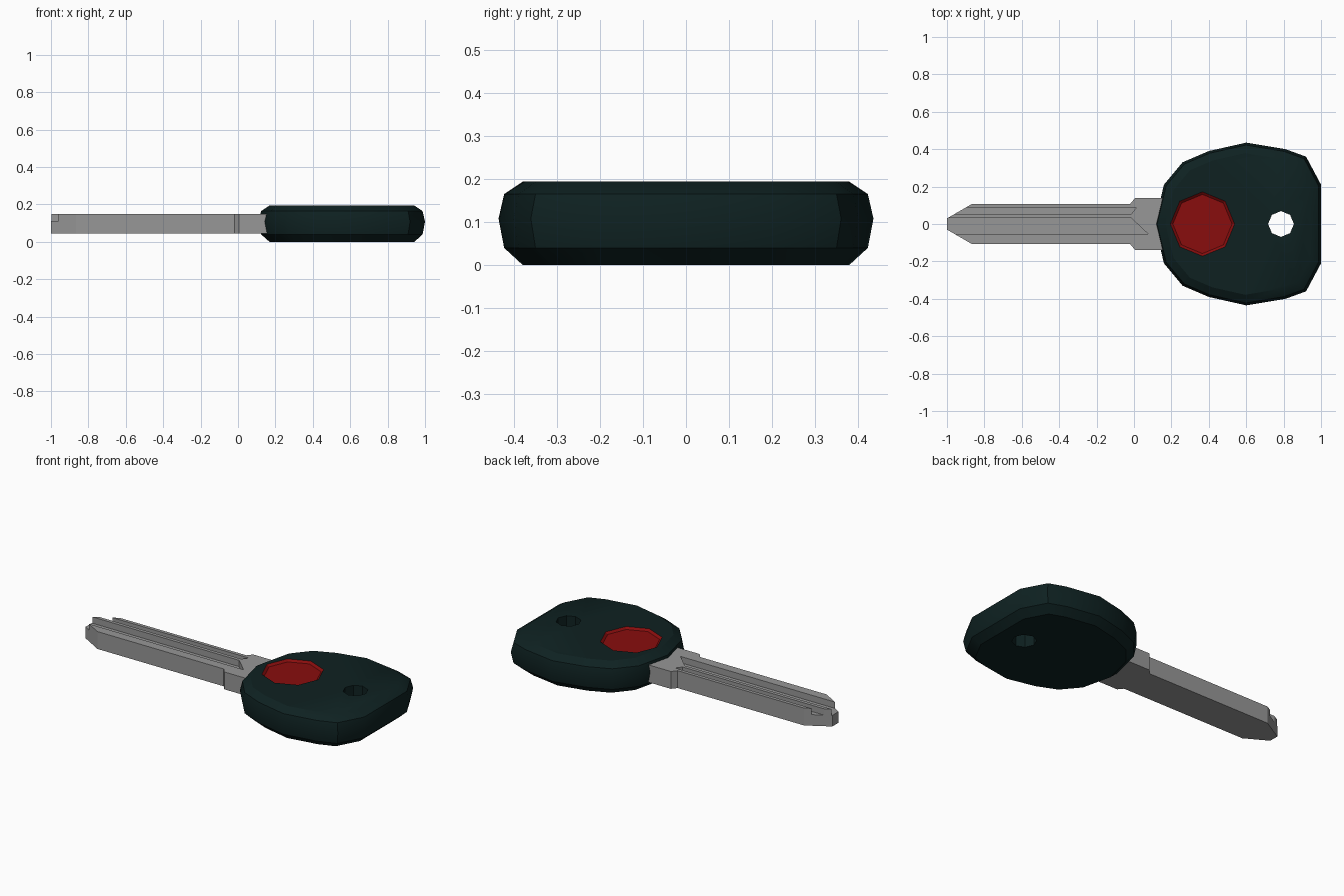
import bpy, bmesh, math

if "Cube" in bpy.data.objects:
    bpy.data.objects.remove(bpy.data.objects["Cube"])


def material(name, rgb):
    m = bpy.data.materials.new(name)
    m.diffuse_color = (*rgb, 1)
    m.use_nodes = True
    m.node_tree.nodes["Principled BSDF"].inputs["Base Color"].default_value = m.diffuse_color
    return m


DARK = material("dark green plastic", (0.0045, 0.0155, 0.0155))
RED = material("red inlay", (0.25, 0.004, 0.004))
STEEL = material("grey steel", (0.31, 0.31, 0.31))


def stack(name, rings, mat=None):
    """Closed solid through a list of equal-length point rings."""
    bm = bmesh.new()
    loops = [[bm.verts.new(p) for p in ring] for ring in rings]
    n = len(loops[0])
    for a, b in zip(loops, loops[1:]):
        for i in range(n):
            j = (i + 1) % n
            bm.faces.new((a[i], a[j], b[j], b[i]))
    bm.faces.new(loops[0][::-1])
    bm.faces.new(loops[-1])
    bmesh.ops.recalc_face_normals(bm, faces=bm.faces[:])
    mesh = bpy.data.meshes.new(name)
    bm.to_mesh(mesh)
    bm.free()
    ob = bpy.data.objects.new(name, mesh)
    bpy.context.collection.objects.link(ob)
    if mat:
        mesh.materials.append(mat)
    return ob


def prism(name, outline, z0, z1, mat=None):
    return stack(name, [[(x, y, z) for x, y in outline] for z in (z0, z1)], mat)


def octagon(cx, r):
    return [(cx + r * math.cos(i * math.pi / 4), r * math.sin(i * math.pi / 4))
            for i in range(8)]


def carve(ob, cutters):
    for c in cutters:
        mod = ob.modifiers.new("cut", 'BOOLEAN')
        mod.operation, mod.solver, mod.object = 'DIFFERENCE', 'EXACT', c
    bpy.context.view_layer.update()
    dg = bpy.context.evaluated_depsgraph_get()
    mesh = bpy.data.meshes.new_from_object(ob.evaluated_get(dg))
    ob.modifiers.clear()
    ob.data = mesh
    for c in cutters:
        bpy.data.objects.remove(c)


# Key head: rounded slab
half = [(1.0, 0.21), (0.92, 0.36), (0.81, 0.40), (0.60, 0.435), (0.40, 0.39),
        (0.26, 0.33), (0.16, 0.21)]
outline = half + [(0.11, 0)] + [(x, -y) for x, y in reversed(half)]
CX = 0.56
head = stack("key_head", [
    [(CX + (x - CX) * s, y * s, z) for x, y in outline]
    for z, s in ((0, 0.87), (0.04, 0.97), (0.108, 1), (0.165, 0.97), (0.194, 0.87))
], DARK)
carve(head, [prism("ring_hole_cutter", octagon(0.786, 0.069), -0.1, 0.3),
             prism("inlay_cutter", octagon(0.366, 0.172), 0.165, 0.3)])
for p in head.data.polygons:
    p.use_smooth = True
head.data.set_sharp_from_angle(angle=math.radians(33))

# Red octagonal inlay with a shallow dished rim
stack("red_inlay", [[(x, y, z) for x, y in octagon(0.366, r)]
                    for z, r in ((0.165, 0.172), (0.194, 0.172), (0.182, 0.158))], RED)

# Blade with shoulders running into the head
edge = [(-1, 0.03), (-0.865, 0.108), (-0.02, 0.108), (0.005, 0.138), (0.24, 0.138)]
blade = prism("key_blade", edge + [(x, -y) for x, y in reversed(edge)],
              0.045, 0.15, STEEL)
# Two long grooves milled in the upper face
carve(blade, [
    prism("wide_groove_cutter",
          [(-1.1, -0.053), (0.075, -0.053), (-0.015, 0.032), (-1.1, 0.032)], 0.112, 0.3),
    prism("narrow_groove_cutter",
          [(-1.1, 0.053), (-0.015, 0.053), (0.012, 0.087), (-1.1, 0.087)], 0.112, 0.3),
])
